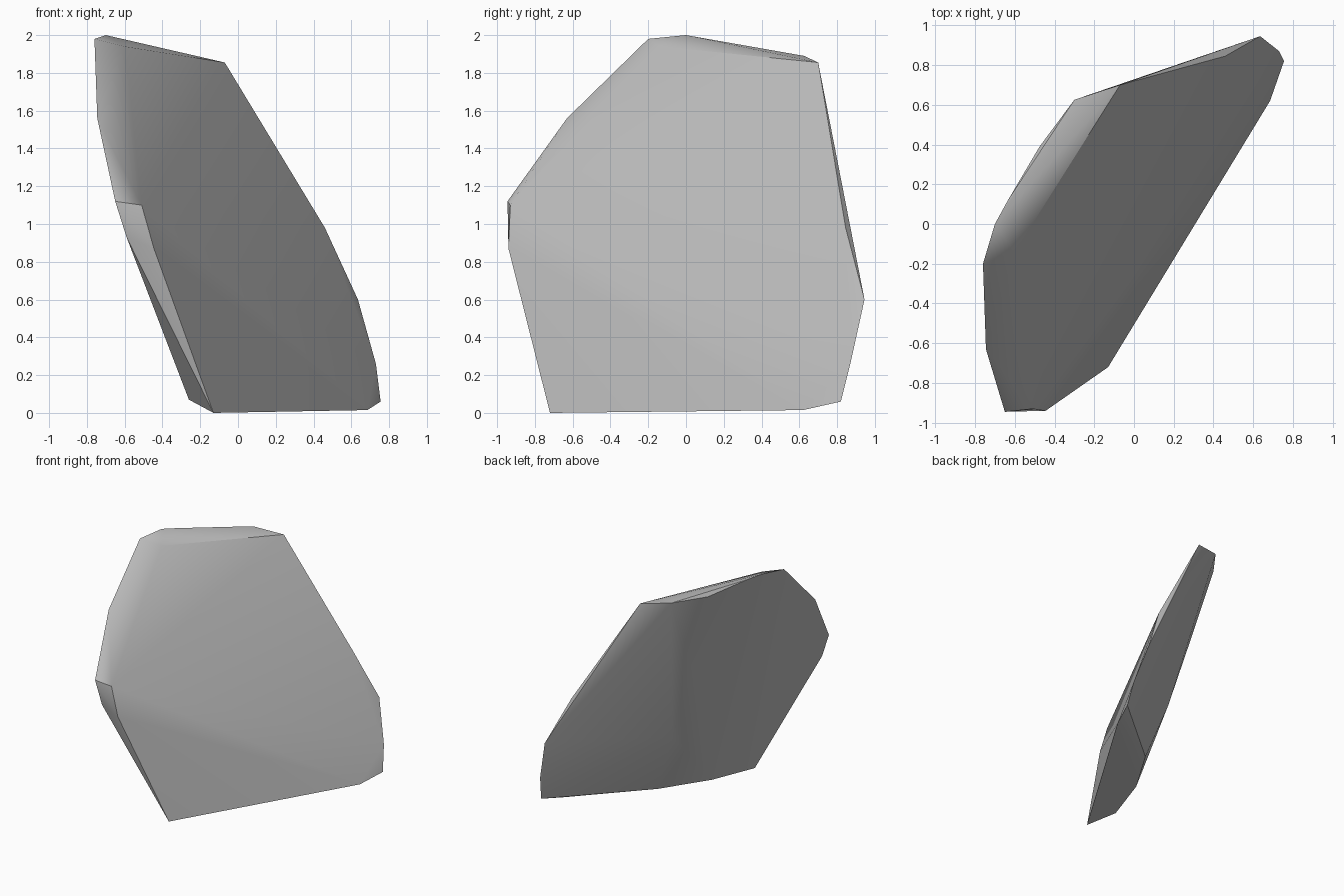
import bpy
import bmesh
import math

cube = bpy.data.objects.get("Cube")
if cube:
    bpy.data.objects.remove(cube, do_unlink=True)

# Plain grey stone
stone = bpy.data.materials.new("grey_stone")
stone.use_nodes = True
grey = (0.5, 0.5, 0.5, 1)
stone.diffuse_color = grey
stone.node_tree.nodes["Principled BSDF"].inputs["Base Color"].default_value = grey

# Corners of the slab, grouped by region
top_rim = [(-.76, -.2, 1.98), (-.7, 0, 2), (-.64, .11, 1.98), (-.475, .39, 1.9),
           (-.3, .625, 1.89), (-.07, .7, 1.855), (-.6, -.14, 1.94)]
back_rim = [(.46, .845, .98), (.635, .945, .6), (.73, .87, .26), (.755, .82, .06)]
back_bulge = [(-.09, .305, .6), (-.29, .35, 1.27)]
underside = [(.685, .62, .015), (-.13, -.72, 0), (-.26, -.53, .07),
             (-.14, -.14, .09), (.09, .245, .1)]
front_rim = [(-.65, -.945, 1.12), (-.745, -.63, 1.56), (-.51, -.93, 1.1),
             (-.445, -.94, .87), (-.59, -.94, .93)]

# Wrap the corners in a convex shell
bm = bmesh.new()
for corner in top_rim + back_rim + back_bulge + underside + front_rim:
    bm.verts.new(corner)
bmesh.ops.convex_hull(bm, input=bm.verts)
loose = [v for v in bm.verts if not v.link_faces]
bmesh.ops.delete(bm, geom=loose, context="VERTS")
bmesh.ops.recalc_face_normals(bm, faces=bm.faces)

mesh = bpy.data.meshes.new("rock_slab")
bm.to_mesh(mesh)
bm.free()
mesh.materials.append(stone)
rock = bpy.data.objects.new("rock_slab", mesh)
bpy.context.collection.objects.link(rock)

# Soft facets with crisp outer edges, the broad faces staying flat
bpy.ops.object.select_all(action="DESELECT")
rock.select_set(True)
bpy.context.view_layer.objects.active = rock
bpy.ops.object.shade_smooth_by_angle(angle=math.radians(32))
weighted = rock.modifiers.new("flat_broad_faces", "WEIGHTED_NORMAL")
weighted.keep_sharp = True
